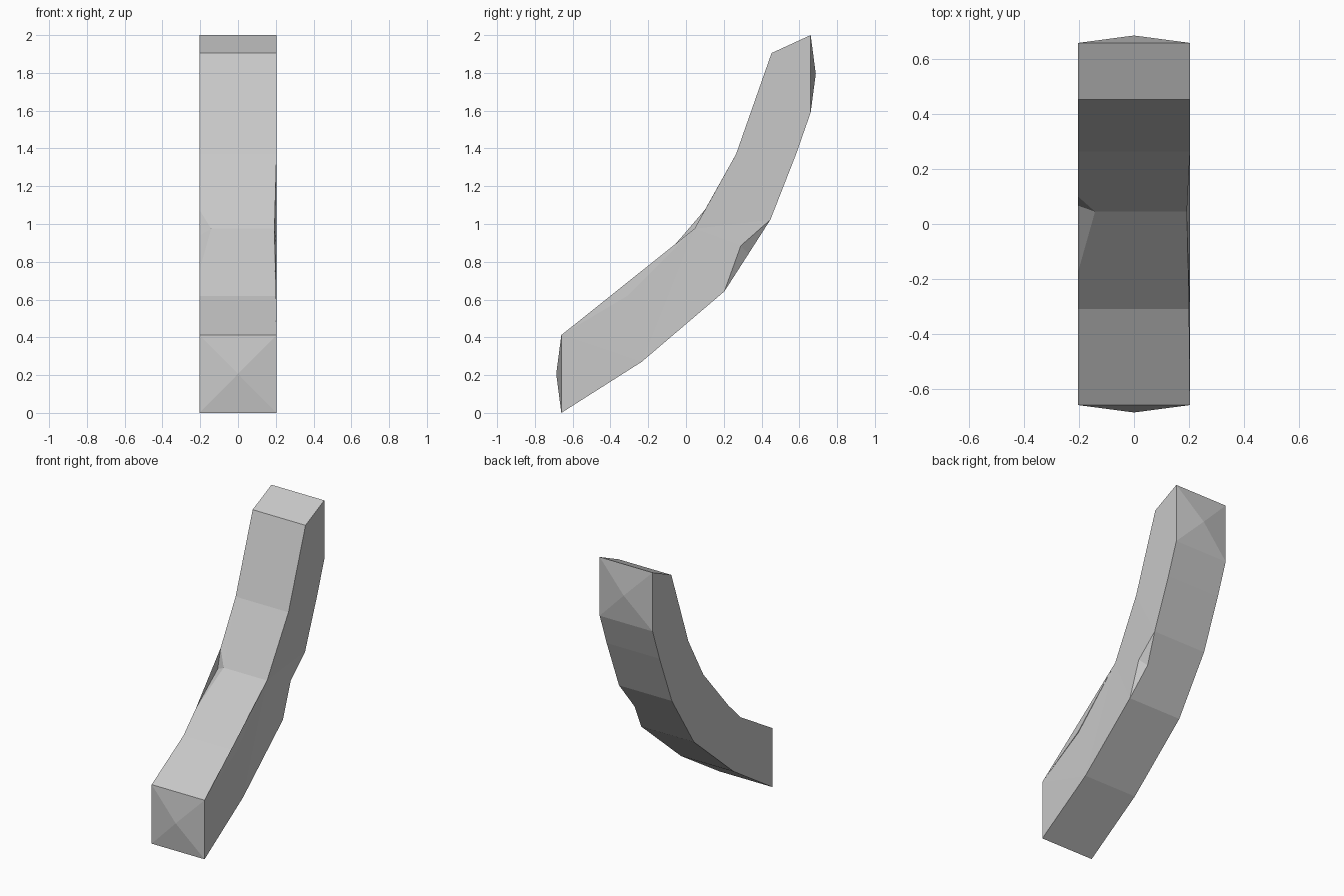
import bpy
import bmesh

cube = bpy.data.objects.get("Cube")
if cube:
    bpy.data.objects.remove(cube, do_unlink=True)

# One plain grey
grey = bpy.data.materials.new("plain_grey")
grey.use_nodes = True
colour = (0.58, 0.58, 0.58, 1)
grey.diffuse_color = colour
grey.node_tree.nodes["Principled BSDF"].inputs["Base Color"].default_value = colour

# Side profile (y, z) of the upper and lower lines, front to back
HALF = 0.204
UPPER = [(-0.66, 0.412), (-0.31, 0.62), (0.045, 0.975), (0.265, 1.37), (0.453, 1.905), (0.66, 2.0)]
LOWER = [(-0.66, 0.0), (-0.235, 0.27), (0.203, 0.643), (0.447, 1.023), (0.583, 1.37), (0.66, 1.59)]

bm = bmesh.new()


def row(points, x):
    return [bm.verts.new((x, y, z)) for y, z in points]


up_l, up_r = row(UPPER, HALF), row(UPPER, -HALF)
low_l, low_r = row(LOWER, HALF), row(LOWER, -HALF)

# Worn corners on the upper edges
up_r[2].co.x = -0.142
up_l[2].co.x = 0.193
notch_front, notch_side, notch_back = row([(-0.175, 0.755), (0.067, 0.94), (0.1, 1.075)], -HALF)

# Chip in the lower left edge
chip_side = bm.verts.new((HALF, 0.29, 0.885))
chip_under = bm.verts.new((0.165, 0.331, 0.842))

# Upper and lower strips, with extra corners where the edge is chipped
upper_extra = {1: [notch_front], 2: [notch_back]}
lower_extra = {2: [chip_under]}
for i in range(len(UPPER) - 1):
    bm.faces.new([up_l[i], up_l[i + 1], up_r[i + 1]] + upper_extra.get(i, []) + [up_r[i]])
    bm.faces.new([low_r[i], low_r[i + 1], low_l[i + 1]] + lower_extra.get(i, []) + [low_l[i]])

# Flat sides
right_edge = up_r[:2] + [notch_front, notch_side, notch_back] + up_r[3:]
bm.faces.new(right_edge + low_r[::-1])
left_edge = low_l[:3] + [chip_side] + low_l[3:]
bm.faces.new(left_edge + up_l[::-1])

# Broken surfaces inside the chips
bm.faces.new((up_r[2], notch_side, notch_front))
bm.faces.new((up_r[2], notch_back, notch_side))
bm.faces.new((low_l[2], chip_under, chip_side))
bm.faces.new((chip_side, chip_under, low_l[3]))

# Shallow pyramid on each end
for i, y in ((0, -0.687), (-1, 0.687)):
    ring = [up_l[i], up_r[i], low_r[i], low_l[i]]
    tip = bm.verts.new((0, y, (up_l[i].co.z + low_l[i].co.z) / 2))
    for a, b in zip(ring, ring[1:] + ring[:1]):
        bm.faces.new((a, b, tip))

bmesh.ops.triangulate(bm, faces=[f for f in bm.faces if len(f.verts) > 4])
bmesh.ops.recalc_face_normals(bm, faces=bm.faces)
mesh = bpy.data.meshes.new("curved_beam")
bm.to_mesh(mesh)
bm.free()
mesh.materials.append(grey)
bpy.context.collection.objects.link(bpy.data.objects.new("curved_beam", mesh))
